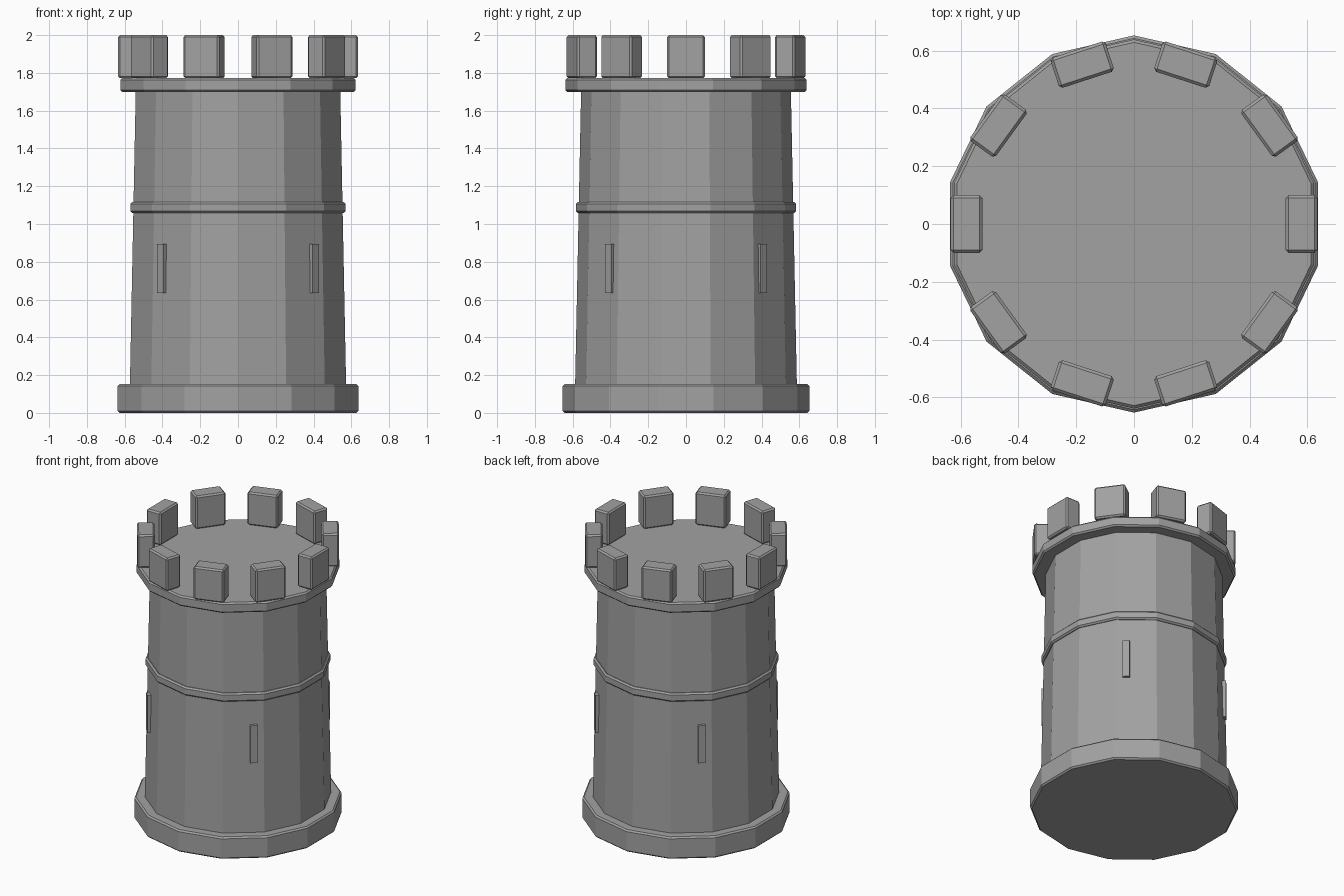
import bpy, bmesh, math
from mathutils import Matrix

if "Cube" in bpy.data.objects:
    bpy.data.objects.remove(bpy.data.objects["Cube"])

stone = bpy.data.materials.new("grey stone")
stone.diffuse_color = (0.36, 0.36, 0.36, 1)
stone.use_nodes = True
stone.node_tree.nodes["Principled BSDF"].inputs["Base Color"].default_value = stone.diffuse_color
SIDES = 14


def finish(name, bm, bevel=0.0):
    bmesh.ops.recalc_face_normals(bm, faces=bm.faces)
    mesh = bpy.data.meshes.new(name)
    bm.to_mesh(mesh)
    bm.free()
    mesh.materials.append(stone)
    obj = bpy.data.objects.new(name, mesh)
    bpy.context.collection.objects.link(obj)
    if bevel:
        mod = obj.modifiers.new("edge chamfer", "BEVEL")
        mod.width = bevel
        mod.segments = 1
        mod.limit_method = "ANGLE"
        mod.angle_limit = math.radians(40)
    return obj


def drum(name, r_low, r_high, z_low, z_high, bevel=0.0):
    # fourteen-sided drum with a corner pointing along y
    bm = bmesh.new()
    place = Matrix.Translation((0, 0, (z_low + z_high) / 2)) @ Matrix.Rotation(math.pi / 2, 4, "Z")
    bmesh.ops.create_cone(bm, cap_ends=True, segments=SIDES, radius1=r_low, radius2=r_high,
                          depth=z_high - z_low, matrix=place)
    # turn so that one corner lies exactly on +y
    v = bm.verts[:][0].co
    turn = math.pi / 2 - math.atan2(v.y, v.x)
    bmesh.ops.rotate(bm, verts=bm.verts, matrix=Matrix.Rotation(turn, 3, "Z"))
    return finish(name, bm, bevel)


def block(name, angle, radius, depth, width, z_low, z_high, bevel=0.0):
    # box facing outward at the given angle around the tower
    bm = bmesh.new()
    place = (Matrix.Rotation(angle, 4, "Z")
             @ Matrix.Translation((radius, 0, (z_low + z_high) / 2))
             @ Matrix.Diagonal((depth, width, z_high - z_low, 1)))
    bmesh.ops.create_cube(bm, size=1, matrix=place)
    return finish(name, bm, bevel)


# Tower body and its rings
drum("base_plinth", 0.653, 0.653, 0.0, 0.152, 0.01)
drum("tower_wall", 0.588, 0.555, 0.1, 1.72)
drum("middle_band", 0.583, 0.583, 1.058, 1.117, 0.01)
drum("top_platform", 0.639, 0.639, 1.70, 1.772, 0.01)

# Ring of battlements
for i in range(10):
    block(f"merlon_{i + 1}", math.radians(36 * i), 0.58, 0.11, 0.2, 1.772, 2.0, 0.01)

# Arrow slits on the diagonals
for i in range(4):
    block(f"arrow_slit_{i + 1}", math.radians(45 + 90 * i), 0.562, 0.04, 0.046, 0.635, 0.895)
